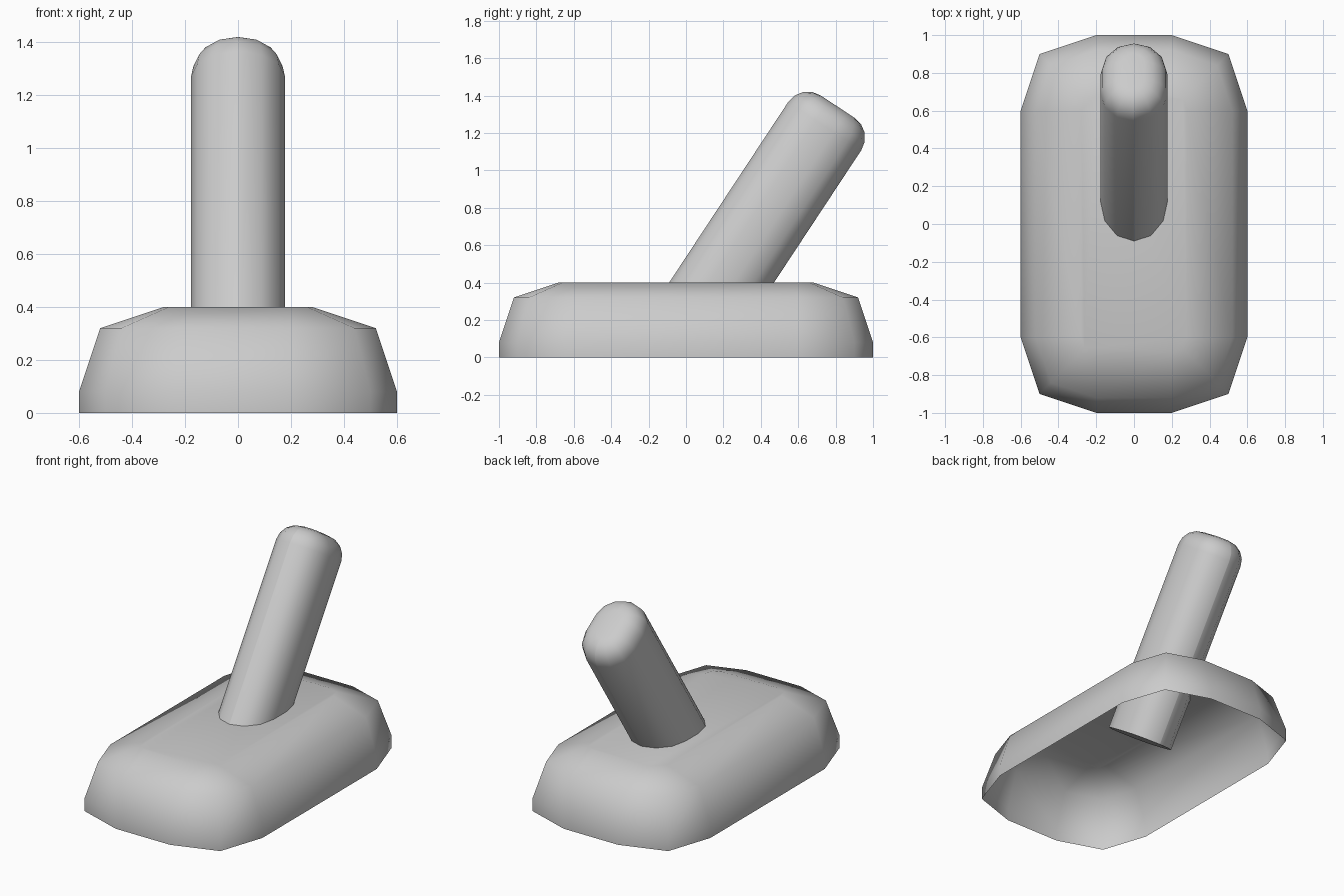
import bpy, bmesh
from math import sin, cos, pi, radians
from mathutils import Matrix

if "Cube" in bpy.data.objects:
    bpy.data.objects.remove(bpy.data.objects["Cube"])


def ring(hx, hy, r, corner):
    """Rounded rectangle; corner holds unit quarter-arc points from +x to +y."""
    pts = []
    for sx, sy in ((1, 1), (-1, 1), (-1, -1), (1, -1)):
        arc = corner if sx * sy > 0 else corner[::-1]
        pts += [(sx * (hx - r + r * u), sy * (hy - r + r * v)) for u, v in arc]
    return pts


def loft(name, hx, hy, r, corner, levels, close_bottom):
    """Stack of inset rings, levels = (inset, height), capped at the top."""
    bm = bmesh.new()
    rows = [[bm.verts.new((x, y, z)) for x, y in ring(hx - i, hy - i, r - i, corner)]
            for i, z in levels]
    n = len(rows[0])
    for a, b in zip(rows, rows[1:]):
        for k in range(n):
            bm.faces.new((a[k], a[(k + 1) % n], b[(k + 1) % n], b[k]))
    bm.faces.new(rows[-1])
    if close_bottom:
        bm.faces.new(rows[0][::-1])
    bmesh.ops.remove_doubles(bm, verts=bm.verts, dist=0.0005)
    mesh = bpy.data.meshes.new(name)
    bm.to_mesh(mesh)
    bm.free()
    ob = bpy.data.objects.new(name, mesh)
    bpy.context.collection.objects.link(ob)
    bpy.ops.object.select_all(action='DESELECT')
    ob.select_set(True)
    bpy.context.view_layer.objects.active = ob
    bpy.ops.object.shade_smooth_by_angle(angle=radians(60))
    return ob


# Base: hollow shell, open underneath
soft = [(1, 0), (0.75, 0.75), (0, 1)]
loft("base_shell", 0.6, 1.0, 0.4, soft,
     [(0, 0), (0, 0.08), (0.08, 0.32), (0.32, 0.4)], False)

# Lever: tilted rounded bar with a domed tip
arc = [(cos(k * pi / 6), sin(k * pi / 6)) for k in range(4)]
tip = 0.125
dome = [(tip * (1 - cos(k * pi / 8)), 1.565 - tip + tip * sin(k * pi / 8)) for k in range(5)]
lever = loft("lever", 0.178, 0.234, 0.177, arc, [(0, 0.2)] + dome, True)
lever.matrix_world = (Matrix.Translation((0, -0.051, 0.034))
                      @ Matrix.Rotation(radians(-33.4), 4, 'X'))
